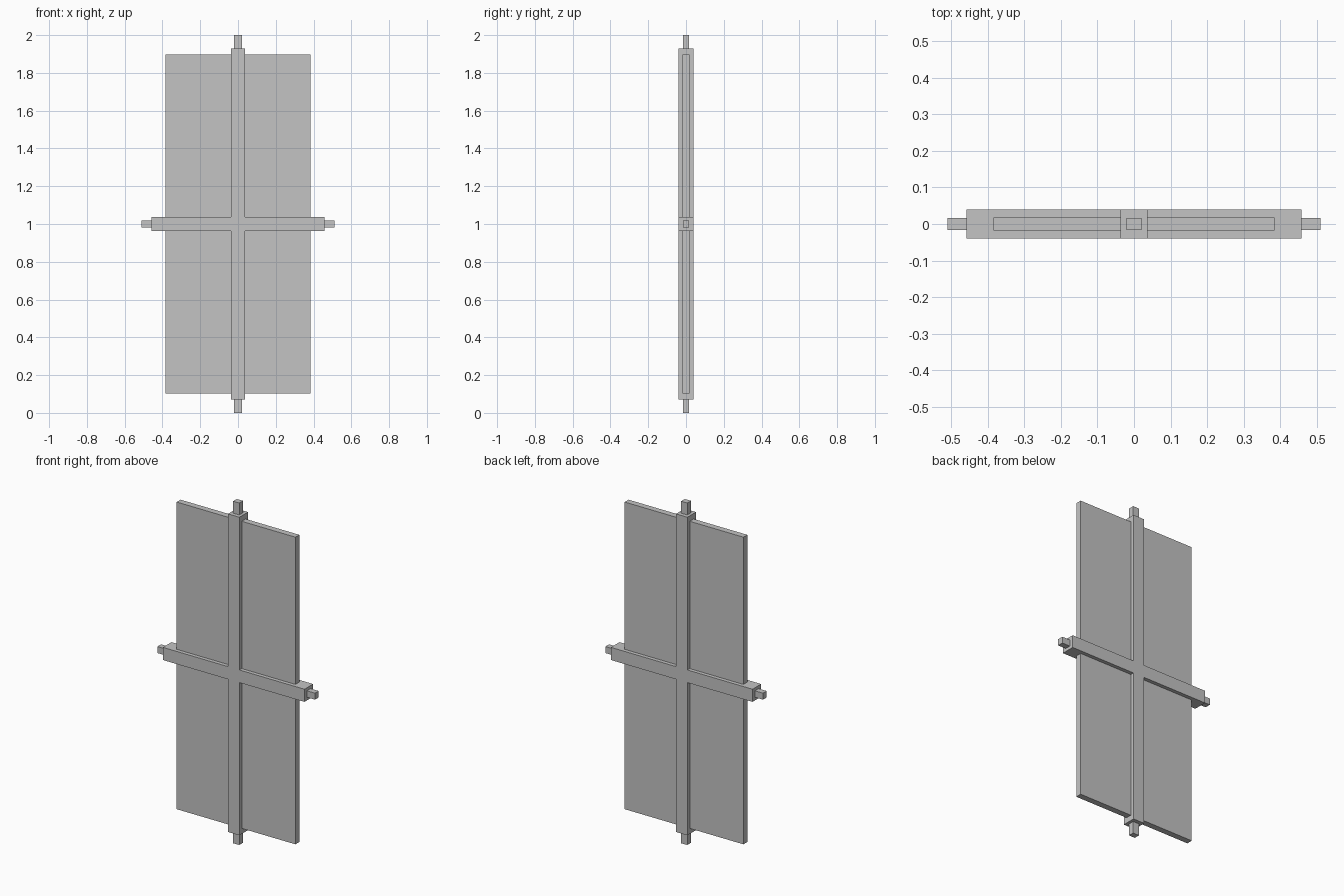
import bpy, bmesh
from mathutils import Matrix, Vector

if "Cube" in bpy.data.objects:
    bpy.data.objects.remove(bpy.data.objects["Cube"])

MID = 1.0  # height of the crossing

grey = bpy.data.materials.new("light grey")
grey.diffuse_color = (0.55, 0.55, 0.55, 1)
grey.use_nodes = True
grey.node_tree.nodes["Principled BSDF"].inputs["Base Color"].default_value = grey.diffuse_color


def finish(name, bm):
    bmesh.ops.recalc_face_normals(bm, faces=bm.faces)
    mesh = bpy.data.meshes.new(name)
    bm.to_mesh(mesh)
    bm.free()
    mesh.materials.append(grey)
    bpy.context.collection.objects.link(bpy.data.objects.new(name, mesh))


def box(name, centre, size):
    bm = bmesh.new()
    bmesh.ops.create_cube(bm, size=1, matrix=Matrix.Translation(centre) @ Matrix.Diagonal((*size, 1)))
    finish(name, bm)


# thin rectangular panel
box("panel", (0, 0, MID), (0.768, 0.036, 1.796))

# crossed bars, one plus-shaped outline extruded through the panel
w, arm, tall, depth = 0.037, 0.458, 0.93, 0.04
quarter = [(arm, w), (w, w), (w, tall)]
outline = (quarter + [(-x, z) for x, z in reversed(quarter)]
           + [(-x, -z) for x, z in quarter] + [(x, -z) for x, z in reversed(quarter)])
bm = bmesh.new()
face = bm.faces.new([bm.verts.new((x, -depth, MID + z)) for x, z in outline])
extruded = bmesh.ops.extrude_face_region(bm, geom=[face], use_keep_orig=True)
bmesh.ops.translate(bm, vec=Vector((0, 2 * depth, 0)),
                    verts=[v for v in extruded["geom"] if isinstance(v, bmesh.types.BMVert)])
finish("crossed_bars", bm)

# small pegs on the four bar ends
for side, across, up in ((-1, "left", "bottom"), (1, "right", "top")):
    box(across + "_peg", (side * (arm + 0.51) / 2, 0, MID), (0.51 - arm, 0.034, 0.038))
    box(up + "_peg", (0, 0, MID + side * (tall + 1) / 2), (0.04, 0.034, 1 - tall))
